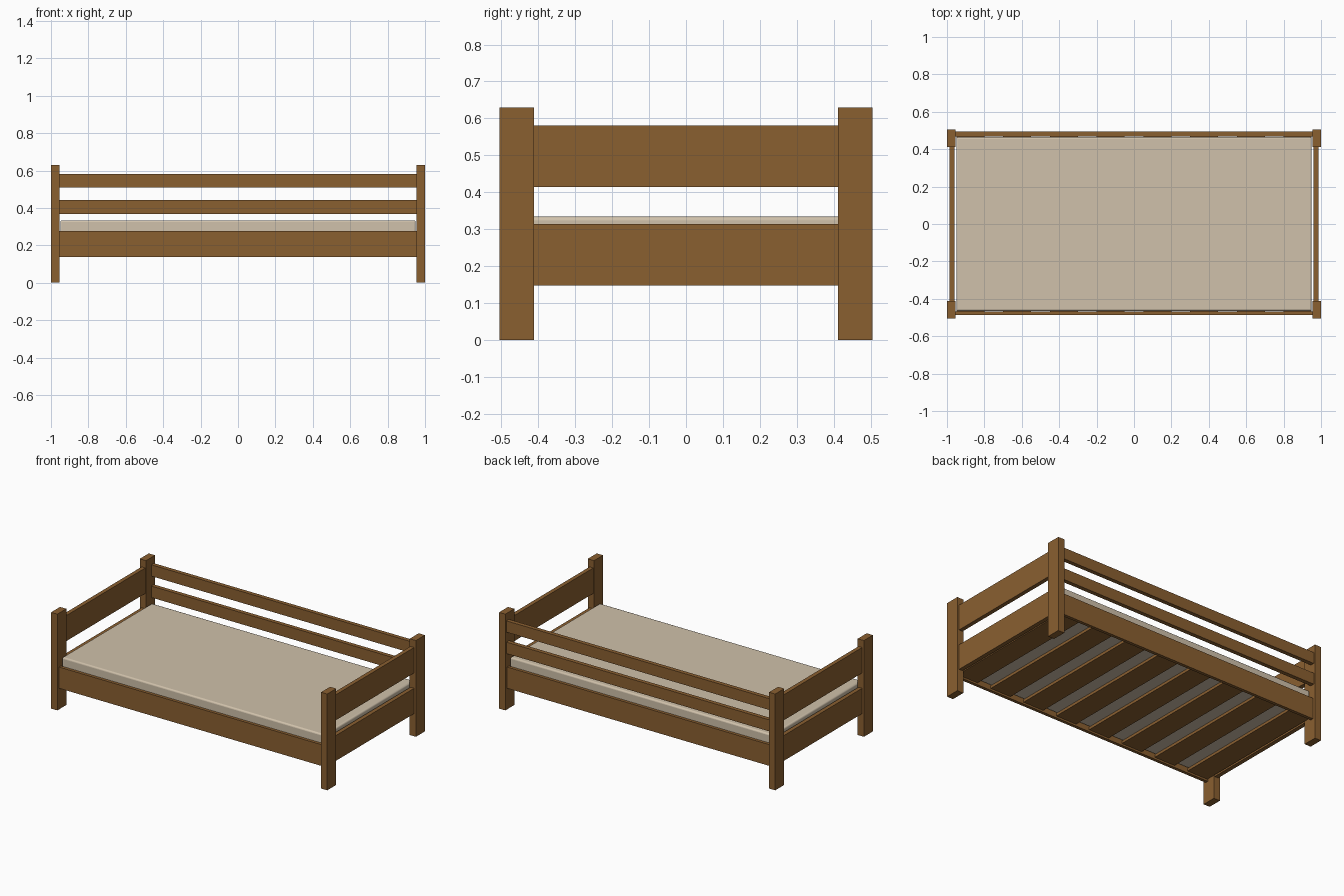
import bpy

if "Cube" in bpy.data.objects:
    bpy.data.objects.remove(bpy.data.objects["Cube"])

def mat(name, c):
    m = bpy.data.materials.new(name)
    m.diffuse_color = (*c, 1)
    m.use_nodes = True
    m.node_tree.nodes["Principled BSDF"].inputs["Base Color"].default_value = m.diffuse_color
    return m

wood = mat("brown wood", (0.255, 0.115, 0.030))
cloth = mat("beige fabric", (0.630, 0.535, 0.405))

def box(name, x, y, z, m, bevel=0):
    """Box from (min, max) ranges on each axis."""
    c = [(a + b) / 2 for a, b in (x, y, z)]
    bpy.ops.mesh.primitive_cube_add(size=1, location=c)
    o = bpy.context.object
    o.name = name
    o.scale = [b - a for a, b in (x, y, z)]
    bpy.ops.object.transform_apply(location=False, rotation=False, scale=True)
    o.data.materials.append(m)
    if bevel:
        b = o.modifiers.new("soft edge", 'BEVEL')
        b.width = bevel
        b.segments = 3
        bpy.ops.object.shade_smooth_by_angle()
    return o

def span(s, a, b):
    return tuple(sorted((s * a, s * b)))

# Corner posts and end boards
for sx, end in ((-1, "left"), (1, "right")):
    for sy, side in ((-1, "front"), (1, "back")):
        box(f"{side}_{end}_post", span(sx, 0.955, 1), span(sy, 0.412, 0.505), (0, 0.63), wood)
    for n, z in (("lower", (0.148, 0.314)), ("upper", (0.414, 0.581))):
        box(f"{end}_{n}_end_board", span(sx, 0.96, 0.987), (-0.412, 0.412), z, wood)

# Long side rails
for sy, side in ((-1, "front"), (1, "back")):
    box(f"{side}_side_rail", (-0.955, 0.955), span(sy, 0.467, 0.487), (0.138, 0.277), wood)

# Back guard rails
for n, z in (("lower", (0.368, 0.443)), ("upper", (0.508, 0.582))):
    box(f"back_{n}_guard_rail", (-0.955, 0.955), (0.467, 0.494), z, wood)

# Slats under the mattress
for i in range(8):
    x = -0.875 + 0.25 * i
    box(f"slat_{i + 1}", (x - 0.075, x + 0.075), (-0.467, 0.467), (0.15, 0.168), wood)

# Mattress
box("mattress", (-0.95, 0.95), (-0.465, 0.465), (0.168, 0.334), cloth, bevel=0.01)
